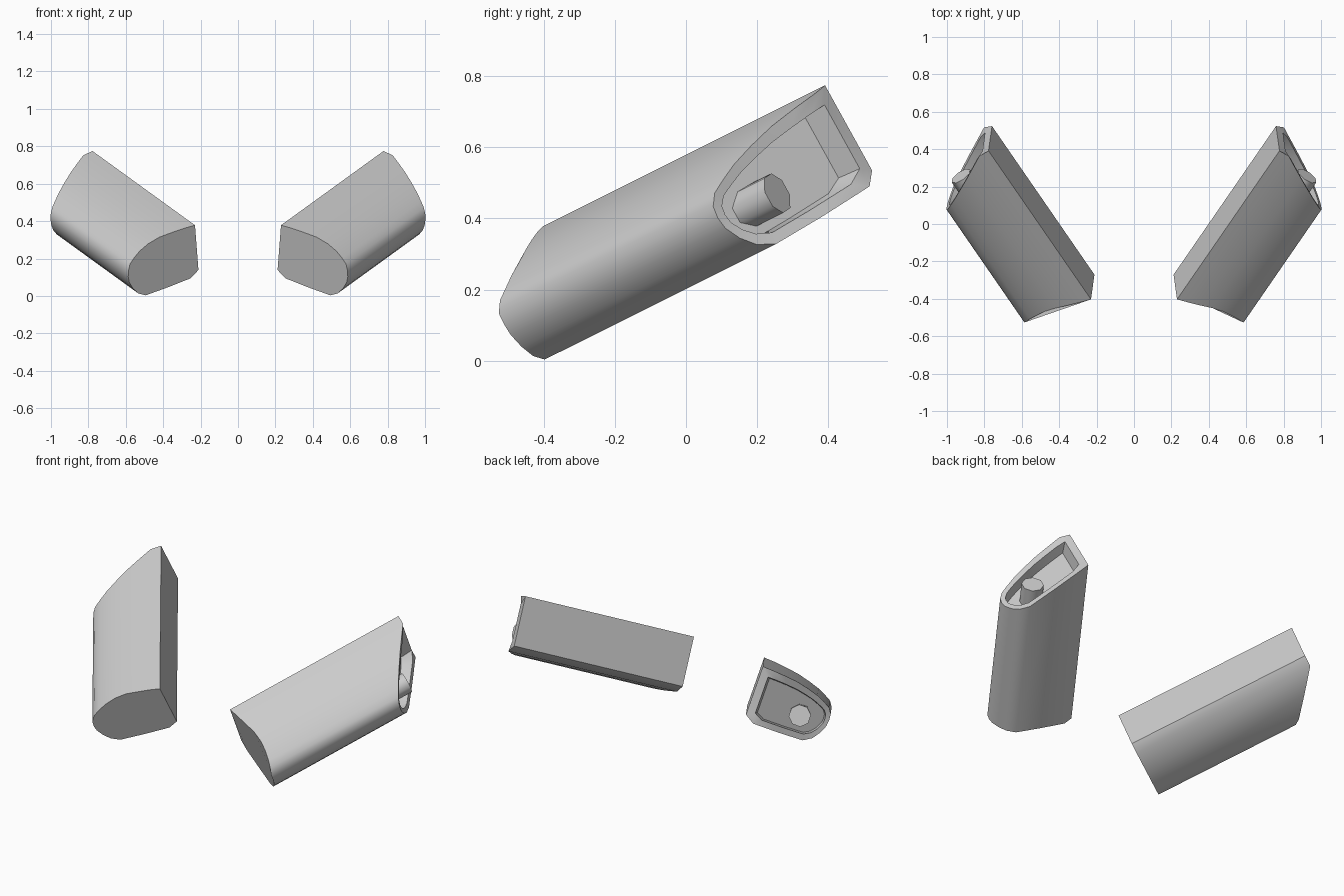
import bpy, bmesh, math
from mathutils import Vector

if "Cube" in bpy.data.objects:
    bpy.data.objects.remove(bpy.data.objects["Cube"])

# Local frame of one housing: D along its length, V outwards, U up
D = Vector((.525, .761, .38)).normalized()
U = Vector((.073, -.475, .877))
U = (U - D * U.dot(D)).normalized()
V = D.cross(U)
O = Vector((.23, -.403, .378))


def at(a, b, c):
    return O + D * a + V * b + U * c


def cut(b):
    # slanted rear end
    return 1.043 - .67 * max(0, b - .055)


# D-shaped cross-section: (outward, up, setback of the front edge)
section = [(0, 0, 0), (.06, -.003, .012), (.127, -.01, .025), (.20, -.02, .04),
           (.27, -.038, .044), (.33, -.058, .036), (.375, -.08, .025),
           (.41, -.1, .012), (.43, -.13, 0), (.434, -.165, 0), (.43, -.2, 0),
           (.41, -.245, 0), (.38, -.285, 0), (.335, -.312, 0), (.2, -.312, 0),
           (.053, -.307, 0), (0, -.274, 0)]


def finish(name, bm, angle):
    bmesh.ops.recalc_face_normals(bm, faces=bm.faces)
    me = bpy.data.meshes.new(name)
    bm.to_mesh(me)
    bm.free()
    ob = bpy.data.objects.new(name, me)
    bpy.context.collection.objects.link(ob)
    mirror = ob.modifiers.new("Mirror", 'MIRROR')
    mirror.use_mirror_merge = False
    bpy.ops.object.select_all(action='DESELECT')
    ob.select_set(True)
    bpy.context.view_layer.objects.active = ob
    bpy.ops.object.shade_smooth_by_angle(angle=math.radians(angle))
    return ob


def loft(bm, rings):
    rings = [[bm.verts.new(p) for p in r] for r in rings]
    for r, s in zip(rings, rings[1:]):
        for i in range(len(r)):
            j = (i + 1) % len(r)
            bm.faces.new((r[i], r[j], s[j], s[i]))
    bm.faces.new(rings[0][::-1])
    bm.faces.new(rings[-1])


# Housing: front cap, long body, slanted rim and recessed pocket
inner = [(.045 + .84 * b, -.045 + .75 * c) for b, c, s in section]
floor = [(.055 + .80 * b, -.052 + .71 * c) for b, c, s in section]
bm = bmesh.new()
loft(bm, [
    [at(s, b, c) for b, c, s in section],
    [at(cut(b), b, c) for b, c, s in section],
    [at(cut(b) - .005, b, c) for b, c in inner],
    [at(cut(b) - .075, b, c) for b, c in floor],
])
finish("housing", bm, 35)

# Short octagonal peg standing in the pocket
bm = bmesh.new()
loft(bm, [[at(a, .276 + .06 * math.cos(t), -.19 + .06 * math.sin(t))
           for t in [math.pi / 4 * (k + .5) for k in range(8)]]
          for a in (.78, .903)])
finish("pocket_peg", bm, 50)
